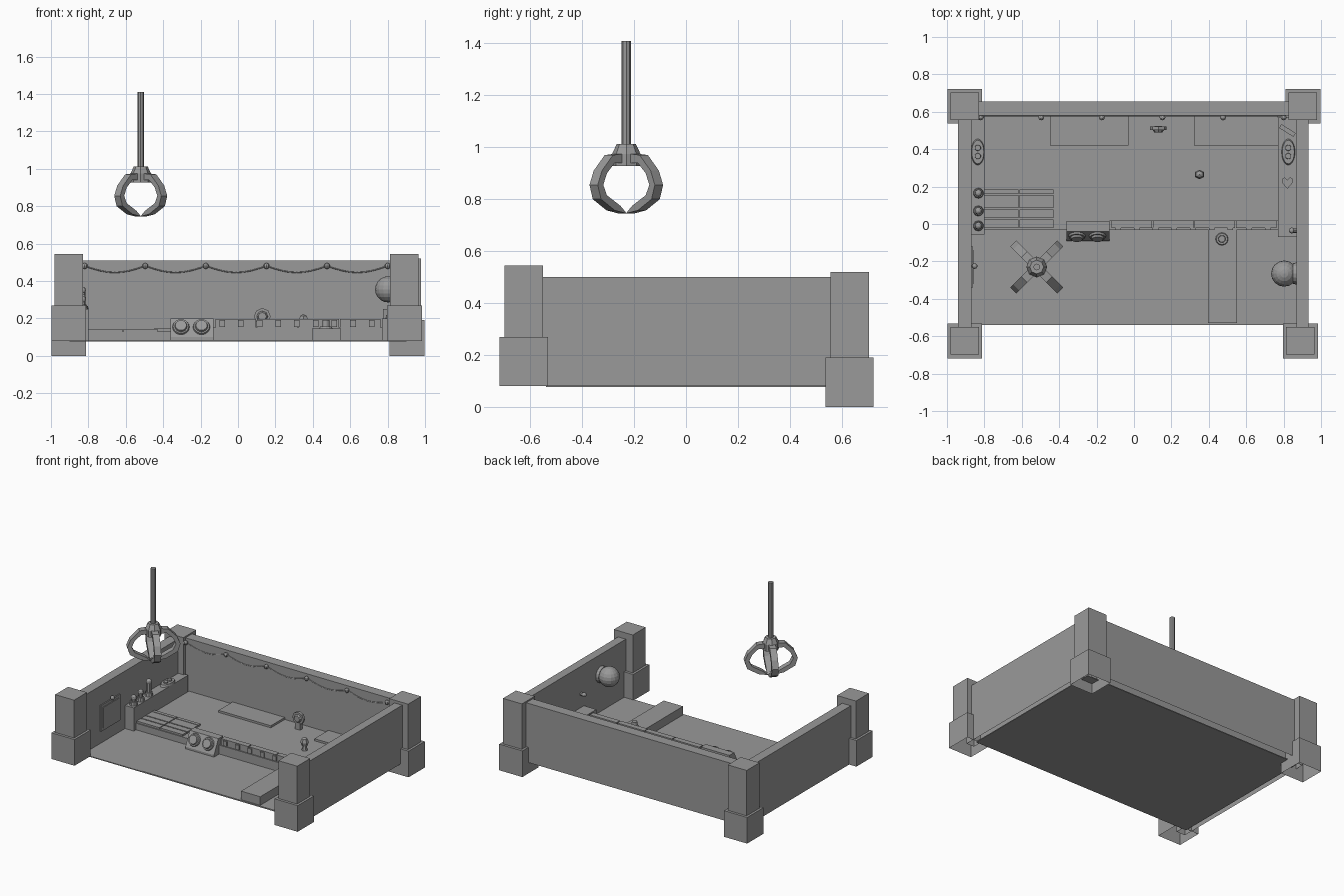
import bpy, bmesh, math
from mathutils import Matrix, Vector

cube = bpy.data.objects.get("Cube")
if cube:
    bpy.data.objects.remove(cube, do_unlink=True)

grey = bpy.data.materials.new("plain grey")
grey.use_nodes = True
grey.diffuse_color = (0.32, 0.32, 0.32, 1)
grey.node_tree.nodes["Principled BSDF"].inputs["Base Color"].default_value = (0.32, 0.32, 0.32, 1)


def finish(name, bm):
    bmesh.ops.recalc_face_normals(bm, faces=bm.faces)
    me = bpy.data.meshes.new(name)
    bm.to_mesh(me)
    bm.free()
    me.materials.append(grey)
    ob = bpy.data.objects.new(name, me)
    bpy.context.collection.objects.link(ob)
    return ob


def box(name, x0, x1, y0, y1, z0, z1, open_bottom=False):
    bm = bmesh.new()
    size = Matrix.Diagonal((x1 - x0, y1 - y0, z1 - z0, 1))
    mid = Matrix.Translation(((x0 + x1) / 2, (y0 + y1) / 2, (z0 + z1) / 2))
    bmesh.ops.create_cube(bm, size=1, matrix=mid @ size)
    if open_bottom:
        low = [f for f in bm.faces if f.calc_center_median().z < z0 + 1e-4]
        bmesh.ops.delete(bm, geom=low, context="FACES_ONLY")
    return finish(name, bm)


def cone(name, loc, r0, r1, h, sides=12, axis=(0, 0, 1), scale=(1, 1, 1)):
    """Frustum whose base centre is at loc, growing along axis."""
    bm = bmesh.new()
    bmesh.ops.create_cone(bm, cap_ends=True, segments=sides, radius1=r0, radius2=r1,
                          depth=h, matrix=Matrix.Translation((0, 0, h / 2)))
    turn = Vector((0, 0, 1)).rotation_difference(Vector(axis)).to_matrix().to_4x4()
    bm.transform(Matrix.Translation(loc) @ turn @ Matrix.Diagonal((*scale, 1)))
    return finish(name, bm)


def ball(name, loc, r, u=10, v=6, scale=(1, 1, 1)):
    bm = bmesh.new()
    bmesh.ops.create_uvsphere(bm, u_segments=u, v_segments=v, radius=r)
    bm.transform(Matrix.Translation(loc) @ Matrix.Diagonal((*scale, 1)))
    return finish(name, bm)


def prism(name, outline, depth, matrix):
    """Outline in local xy, extruded by depth along local z and centred."""
    bm = bmesh.new()
    face = bm.faces.new([bm.verts.new((a, b, -depth / 2)) for a, b in outline])
    top = bmesh.ops.extrude_face_region(bm, geom=[face])["geom"]
    bmesh.ops.translate(bm, vec=(0, 0, depth),
                        verts=[v for v in top if isinstance(v, bmesh.types.BMVert)])
    bm.transform(matrix)
    return finish(name, bm)


# Corner posts with wider feet, the rear pair standing lower
for side, cx in (("right", -0.905), ("left", 0.89)):
    for end, cy, z0, top, shift in (("front", -0.625, 0.08, 0.545, 0), ("back", 0.63, 0, 0.52, 0.013)):
        x = cx + (shift if side == "left" else 0)
        box(f"{end}_{side}_post_foot", x - 0.093, x + 0.093, cy - 0.093, cy + 0.093, z0, z0 + 0.19, True)
        box(f"{end}_{side}_post", x - 0.076, x + 0.076, cy - 0.074, cy + 0.074, z0 + 0.15, top, True)

# Walls and floor
box("back_wall", -0.9, 0.9, 0.58, 0.655, 0.08, 0.51, True)
box("right_wall", -0.94, -0.87, -0.6, 0.6, 0.08, 0.50, True)
box("left_wall", 0.87, 0.932, -0.6, 0.6, 0.08, 0.50, True)
box("floor", -0.9, 0.9, -0.54, 0.6, 0.076, 0.082)
box("floor_panel", -0.4, 0.87, -0.54, -0.03, 0.08, 0.085)

# Raised rear platform with thin plates
box("platform", -0.8, 0.77, -0.03, 0.58, 0.08, 0.13)
for i, (a, b) in enumerate(((-0.45, -0.03), (0.32, 0.77))):
    box(f"platform_plate_{i}", a, b, 0.42, 0.58, 0.13, 0.145)

# Side shelves
box("right_shelf", -0.88, -0.8, -0.055, 0.57, 0.08, 0.25)
box("left_shelf", 0.77, 0.87, -0.07, 0.57, 0.08, 0.2)

# Slats
for row, (a, b) in enumerate(((-0.022, 0.025), (0.033, 0.078), (0.086, 0.155), (0.16, 0.185))):
    for col, x in enumerate((-0.8, -0.612)):
        box(f"slat_{row}_{col}", x, x + 0.182, a, b, 0.12, 0.143)

# Rail with pieces, bar and studs
for i in range(4):
    x = -0.12 + i * 0.222
    box(f"rail_piece_{i}", x, x + 0.216, -0.022, 0.018, 0.12, 0.197)
box("rail_foot", -0.13, 0.77, -0.03, 0.02, 0.08, 0.15)
for i in range(9):
    x = -0.1 + i * 0.1
    box(f"rail_stud_{i}", x, x + 0.03, -0.032, -0.02, 0.155, 0.19)

# Console with sloping face and two dials
side_on = Matrix.Translation((-0.245, 0, 0)) @ Matrix(((0, 0, 1, 0), (1, 0, 0, 0), (0, 1, 0, 0), (0, 0, 0, 1)))
prism("console", [(0.015, 0.08), (0.015, 0.2), (-0.04, 0.2), (-0.09, 0.1), (-0.09, 0.08)], 0.23, side_on)
for i, x in enumerate((-0.305, -0.195)):
    cone(f"dial_{i}", (x, -0.06, 0.152), 0.047, 0.042, 0.014, 16, (0, -0.9, 0.45))
    cone(f"dial_face_{i}", (x, -0.072, 0.158), 0.034, 0.03, 0.012, 16, (0, -0.9, 0.45))

# Front block with push button
box("front_block", 0.395, 0.55, -0.53, -0.03, 0.08, 0.147)
cone("push_button_base", (0.47, -0.08, 0.145), 0.035, 0.03, 0.012)
cone("push_button", (0.47, -0.08, 0.155), 0.02, 0.018, 0.035)

# Knobs on the right shelf
for i, (y, h) in enumerate(((-0.01, 0.05), (0.07, 0.06), (0.165, 0.1))):
    cone(f"knob_base_{i}", (-0.832, y, 0.25), 0.028, 0.024, 0.025, 10)
    cone(f"knob_stem_{i}", (-0.832, y, 0.27), 0.016, 0.016, h - 0.02, 8)
    ball(f"knob_cap_{i}", (-0.832, y, 0.25 + h), 0.02)

# Oval pads with two buttons each
for side, x, z in (("right", -0.835, 0.25), ("left", 0.825, 0.2)):
    cone(f"{side}_oval_pad", (x, 0.385, z), 1, 0.9, 0.015, 20, scale=(0.036, 0.07, 1))
    for j in (-1, 1):
        cone(f"{side}_pad_button_{j}", (x, 0.385 + j * 0.022, z + 0.012), 0.017, 0.015, 0.012, 10)

# Heart and leaning slab on the left shelf
half = [(0, 0.015), (0.015, 0.03), (0.03, 0.02), (0.03, 0.003), (0, -0.032)]
heart = half + [(-a, b) for a, b in half[-2:0:-1]]
prism("heart", heart, 0.02, Matrix.Translation((0.82, 0.22, 0.208)))
slab = box("leaning_slab", -0.045, 0.045, -0.012, 0.012, 0, 0.05)
slab.matrix_world = Matrix.Translation((0.82, 0.5, 0.2)) @ Matrix.Rotation(math.radians(-32), 4, "Z")

# Wall fittings: framed plate, hook, globe, peg
box("wall_plate", -0.872, -0.862, -0.34, -0.12, 0.17, 0.36)
box("wall_plate_inset", -0.863, -0.857, -0.32, -0.14, 0.19, 0.34)
ball("wall_plate_hook", (-0.852, -0.225, 0.375), 0.015)
cone("globe_mount", (0.875, -0.265, 0.355), 0.06, 0.055, 0.025, 16, (-1, 0, 0))
ball("globe", (0.803, -0.265, 0.355), 0.07, 16, 10)
cone("wall_peg", (0.872, -0.035, 0.3), 0.012, 0.012, 0.03, 8, (-1, 0, 0))
ball("wall_peg_tip", (0.843, -0.035, 0.3), 0.016)

# Loose tokens on the platform
cone("round_token", (0.13, 0.522, 0.21), 0.045, 0.045, 0.02, 8, (0, -1, 0))
cone("round_token_boss", (0.13, 0.502, 0.21), 0.03, 0.022, 0.012, 8, (0, -1, 0))
box("round_token_foot", 0.11, 0.15, 0.5, 0.524, 0.13, 0.18)
ball("gem_token", (0.35, 0.265, 0.188), 0.032, 6, 4, (0.9, 0.8, 1.1))
cone("gem_token_foot", (0.35, 0.265, 0.13), 0.02, 0.012, 0.04, 6)

# String of bulbs along the back wall
wire = bpy.data.curves.new("bulb_wire", "CURVE")
wire.dimensions = "3D"
wire.bevel_depth = 0.003
wire.bevel_resolution = 0
wire.materials.append(grey)
spline = wire.splines.new("POLY")
spline.points.add(40)
for i, p in enumerate(spline.points):
    t = i / 8
    p.co = (-0.82 + 0.324 * t, 0.577, 0.48 - 0.035 * math.sin(math.pi * (t % 1)), 1)
bpy.context.collection.objects.link(bpy.data.objects.new("bulb_wire", wire))
for i in range(6):
    ball(f"bulb_{i}", (-0.82 + 0.324 * i, 0.57, 0.48), 0.016, 8, 6)

# Hanging grabber: rod, hub and four curved fingers
cx, cy = -0.52, -0.23
cone("grabber_rod", (cx, cy, 1), 0.018, 0.018, 0.41, 8)
cone("grabber_cap", (cx, cy, 0.972), 0.056, 0.037, 0.04, 8)
cone("grabber_hub", (cx, cy, 0.927), 0.056, 0.056, 0.047, 8)
finger = [(0.04, 0.975), (0.095, 0.97), (0.155, 0.91), (0.178, 0.855), (0.16, 0.80), (0.085, 0.757), (0.02, 0.745),
          (0.055, 0.775), (0.128, 0.815), (0.148, 0.855), (0.128, 0.90), (0.085, 0.94), (0.04, 0.94)]
upright = Matrix.Rotation(math.pi / 2, 4, "X")
for i in range(4):
    turn = Matrix.Rotation(math.pi / 4 + i * math.pi / 2, 4, "Z")
    prism(f"grabber_finger_{i}", finger, 0.045, Matrix.Translation((cx, cy, 0)) @ turn @ upright)
